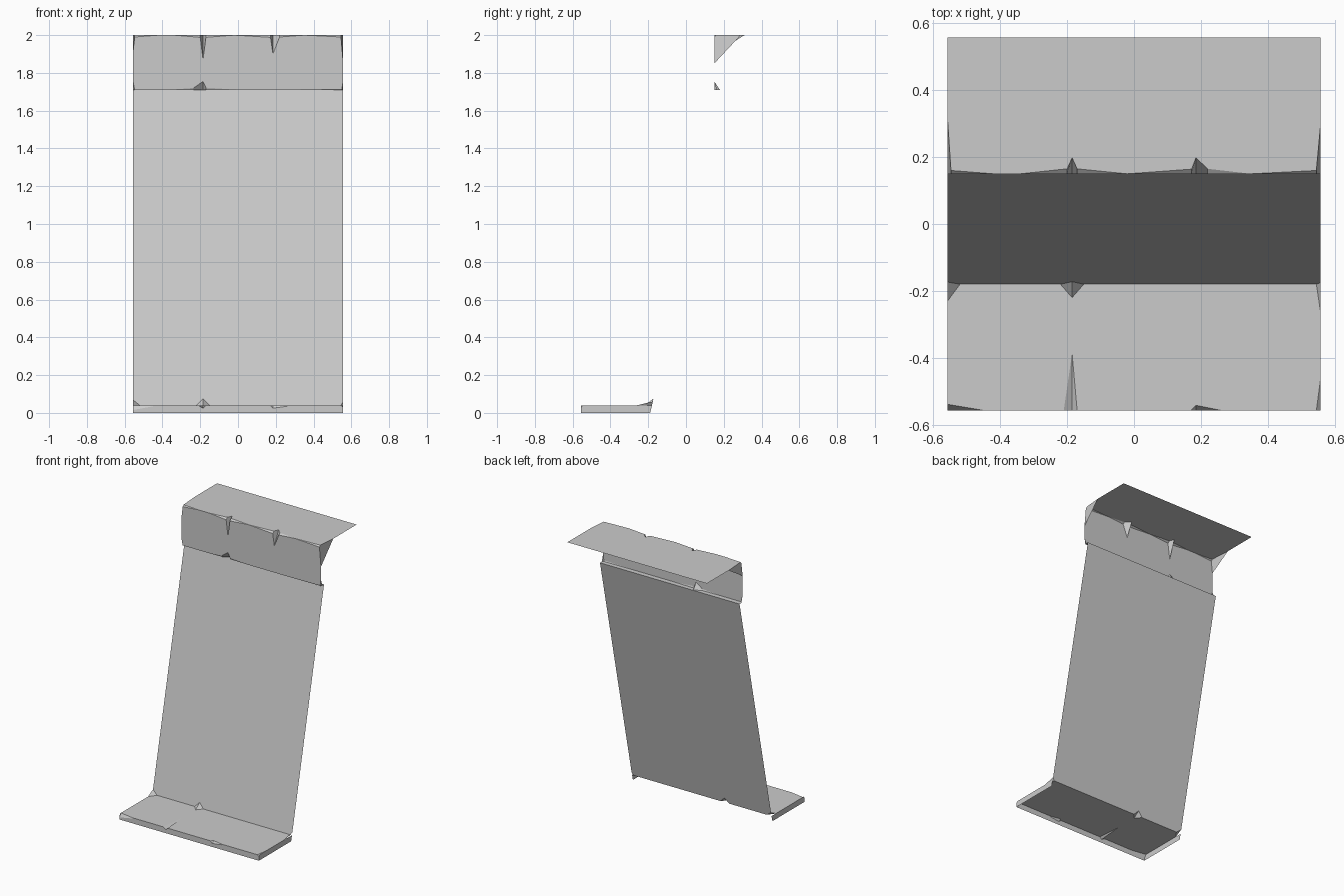
import bpy

if "Cube" in bpy.data.objects:
    bpy.data.objects.remove(bpy.data.objects["Cube"])

W = 0.557      # half width
FRONT, BACK = -0.557, 0.557
FOOT_Y, LIP_Y, PANEL_Y = -0.18, 0.15, 0.185
TREAD_Z, LIP_Z, TOP_Z = 0.04, 1.71, 2.0


def add_mesh(name, verts, faces):
    me = bpy.data.meshes.new(name)
    me.from_pydata(verts, [], faces)
    me.validate()
    return bpy.context.collection.objects.link(bpy.data.objects.new(name, me))


def strip(name, a, b):
    """Sheet of quads between two polylines, skipping collapsed spans."""
    n, verts, faces = len(a), a + b, []
    for i in range(n - 1):
        loop = []
        for k in (i, i + 1, n + i + 1, n + i):
            if all((verts[k][0] - verts[j][0]) ** 2 + (verts[k][1] - verts[j][1]) ** 2
                   + (verts[k][2] - verts[j][2]) ** 2 > 1e-10 for j in loop):
                loop.append(k)
        if len(loop) > 2:
            faces.append(loop)
    add_mesh(name, verts, faces)


def chipped(y, z, chips, dy, dz):
    """Two borders of a worn edge; chips = (x, run along y, run along z)."""
    line_y = [(x, y + dy * cy, z) for x, cy, cz in chips]
    line_z = [(x, y, z + dz * cz) for x, cy, cz in chips]
    return line_y, line_z


def flat(line, y, z):
    return [(p[0], y, z) for p in line]


# Worn edges: front of lower tread, foot of panel, lip underside, top front
nose_y, nose_z = chipped(FRONT, TREAD_Z, [
    (-W, .018, .025), (-.45, 0, 0.005), (-.21, 0, 0), (-.185, .17, .015),
    (-.17, 0, 0), (.17, 0, 0), (.185, .015, .015), (.26, 0, 0.005),
    (.5, 0, 0), (.545, 0, 0), (W, .09, .012)], 1, -1)
foot_y, foot_z = chipped(FOOT_Y, TREAD_Z, [
    (-W, .05, .03), (-.52, 0, 0), (-.22, 0, 0), (-.185, .04, .035),
    (-.15, 0, 0), (.545, 0, 0), (W, .08, .02)], -1, 1)
lip_y, lip_z = chipped(LIP_Y, LIP_Z, [
    (-W, .015, .05), (-.547, .0, .003), (-.37, 0, 0), (-.235, .004, .01),
    (-.185, .03, .045), (-.17, .004, .012), (0, 0, 0), (.3, 0, 0),
    (.55, .004, .006), (W, .015, .05)], 1, 1)
top_y, top_z = chipped(LIP_Y, TOP_Z, [
    (-W, .16, .10), (-.547, .01, .01), (-.42, 0, 0), (-.34, 0, 0),
    (-.2, .015, .012), (-.185, .048, .13), (-.17, .015, .012), (-.02, 0, 0),
    (.172, .014, .012), (.185, .048, .10), (.22, .015, .01), (.35, 0, 0),
    (.545, .01, .01), (W, .14, .15)], 1, -1)

# Lower tread: front face, worn nose, top sheet
strip("lower_nosing", flat(nose_z, FRONT, 0), nose_z)
strip("lower_nosing_chips", nose_z, nose_y)
# the sheet is joined from two halves because each edge has its own chips
MID_Y = -0.3
strip("lower_tread_front", nose_y, flat(nose_y, MID_Y, TREAD_Z))
strip("lower_tread_back", flat(foot_y, MID_Y, TREAD_Z), foot_y)

# Side walls of lower tread
for name, s in (("left_tread_side", -1), ("right_tread_side", 1)):
    ends = [(s * W, FRONT, 0), (s * W, FOOT_Y - .01, 0),
            (s * W, FOOT_Y, TREAD_Z), (s * W, FRONT + .01, TREAD_Z),
            (s * W, FRONT, TREAD_Z - .015)]
    add_mesh(name, ends, [list(range(5))[::s]])

# Tall leaning riser panel with chipped foot
slope = (PANEL_Y - FOOT_Y) / (LIP_Z - TREAD_Z)
foot_z = [(x, FOOT_Y + slope * (z - TREAD_Z), z) for x, y, z in foot_z]
strip("panel_foot_chips", foot_y, foot_z)
strip("leaning_panel", foot_z, flat(foot_z, PANEL_Y, LIP_Z))

# Overhanging lip of upper tread
strip("lip_underside", flat(lip_y, PANEL_Y, LIP_Z), lip_y)
strip("lip_chips", lip_y, lip_z)
MID_Z = 1.82
strip("lip_face_lower", lip_z, flat(lip_z, LIP_Y, MID_Z))
strip("lip_face_upper", flat(top_z, LIP_Y, MID_Z), top_z)
strip("upper_nosing_chips", top_z, top_y)

# Upper tread
strip("upper_tread", top_y, flat(top_y, BACK, TOP_Z))
